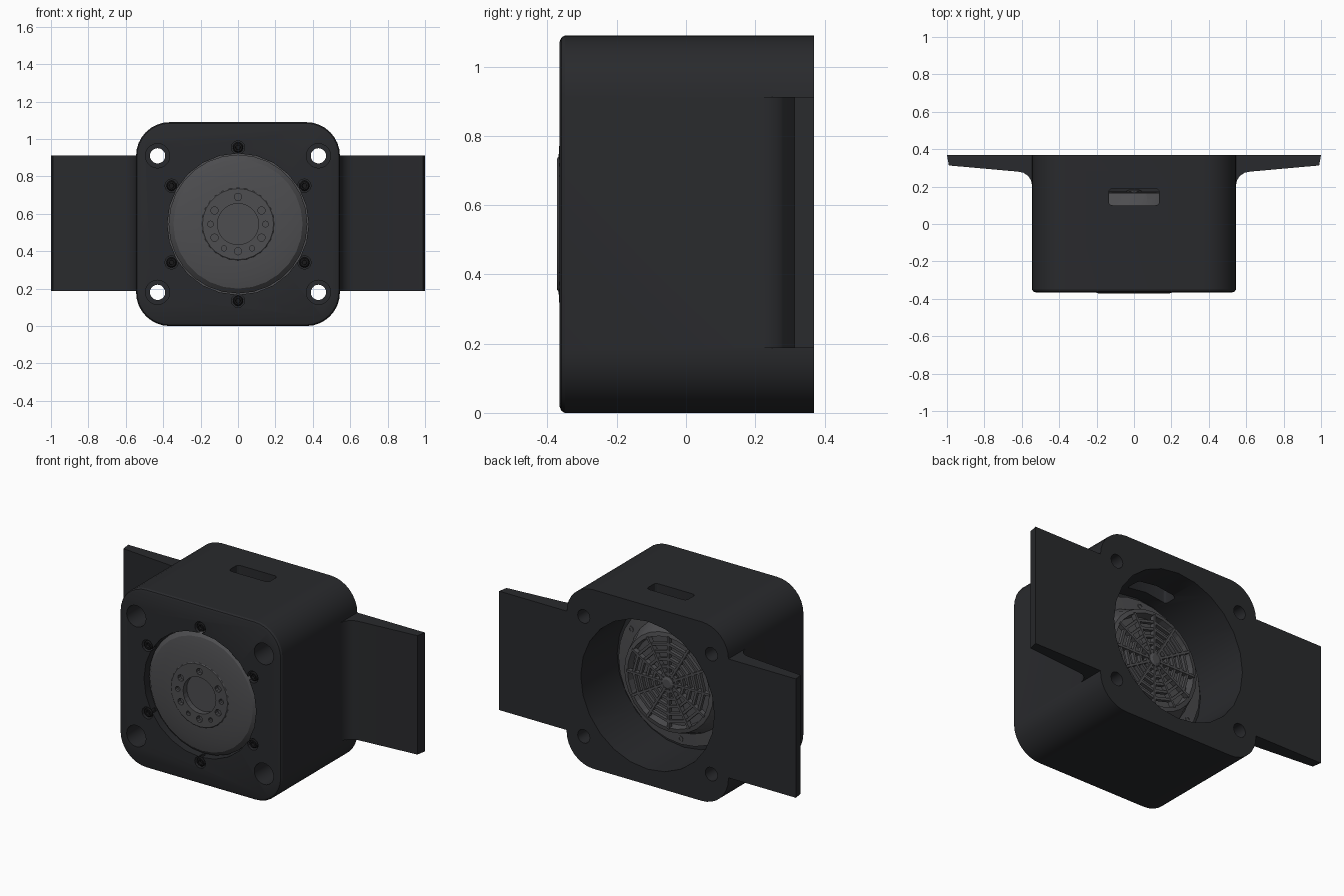
import bpy, bmesh, math
from math import sin, cos, pi
from mathutils import Matrix

if "Cube" in bpy.data.objects:
    bpy.data.objects.remove(bpy.data.objects["Cube"])

CZ = 0.545


def material(name, c):
    m = bpy.data.materials.new(name)
    m.diffuse_color = (*c, 1)
    m.use_nodes = True
    m.node_tree.nodes["Principled BSDF"].inputs["Base Color"].default_value = m.diffuse_color
    return m


DARK = material("dark_plastic", (0.022, 0.023, 0.026))
GREY = material("grey_metal", (0.075, 0.075, 0.08))
BLACK = material("black_steel", (0.01, 0.01, 0.011))


def finish(name, bm, mat):
    bmesh.ops.recalc_face_normals(bm, faces=bm.faces)
    me = bpy.data.meshes.new(name)
    bm.to_mesh(me)
    bm.free()
    ob = bpy.data.objects.new(name, me)
    bpy.context.collection.objects.link(ob)
    if mat:
        me.materials.append(mat)
    return ob


def loft(name, rings, mat=None):
    """Skin closed rings of equal length and cap both ends."""
    bm = bmesh.new()
    loops = [[bm.verts.new(p) for p in r] for r in rings]
    n = len(loops[0])
    for a, b in zip(loops, loops[1:]):
        for i in range(n):
            j = (i + 1) % n
            bm.faces.new((a[i], a[j], b[j], b[i]))
    bm.faces.new(loops[0])
    bm.faces.new(loops[-1])
    return finish(name, bm, mat)


def rounded_rect(hw, hh, r, seg=8):
    pts = []
    for k, (sx, sy) in enumerate([(1, 1), (-1, 1), (-1, -1), (1, -1)]):
        for i in range(seg + 1):
            a = pi / 2 * (k + i / seg)
            pts.append((sx * (hw - r) + r * cos(a), sy * (hh - r) + r * sin(a)))
    return pts


def turned(name, profile, seg, mat=None, x=0, z=CZ):
    """Turn an (r, y) profile about an axis parallel to y."""
    return loft(name, [[(x + r * sin(2 * pi * i / seg), y, z + r * cos(2 * pi * i / seg))
                        for i in range(seg)] for r, y in profile], mat)


def boolean(ob, tool, op='DIFFERENCE'):
    m = ob.modifiers.new("cut", 'BOOLEAN')
    m.operation, m.solver, m.object = op, 'EXACT', tool
    bpy.context.view_layer.objects.active = ob
    bpy.ops.object.modifier_apply(modifier=m.name)
    bpy.data.objects.remove(tool)


def smooth(ob, deg):
    bpy.ops.object.select_all(action='DESELECT')
    ob.select_set(True)
    bpy.context.view_layer.objects.active = ob
    bpy.ops.object.shade_smooth_by_angle(angle=math.radians(deg))


# Rounded housing with a chamfered front edge
housing = loft("housing", [[(x, y, z + CZ) for x, z in rounded_rect(0.545 - i, 0.545 - i, 0.18 - i)]
                           for y, i in [(0.37, 0), (-0.35, 0), (-0.36, 0.006), (-0.365, 0.018)]], DARK)

# Tapered side wings with a fillet at the root
wing = [(0.5, 0.37), (1.0, 0.37), (0.99, 0.313), (0.62, 0.28)]
wing += [(0.62 - 0.075 * sin(a), 0.205 + 0.075 * cos(a)) for a in (pi / 8, pi / 4, 3 * pi / 8, pi / 2)]
wing += [(0.5, 0.205)]
for s in (-1, 1):
    boolean(housing, loft("wing", [[(s * x, y, z) for x, y in wing] for z in (0.188, 0.912)], DARK), 'UNION')

# Rear cavity, front bore and cable slot
boolean(housing, turned("cavity", [(0.45, 0.5), (0.45, 0.02)], 24))
boolean(housing, turned("bore", [(0.378, 0.1), (0.378, -0.5)], 24))
boolean(housing, loft("slot", [[(x, y + 0.145, z) for x, y in rounded_rect(0.135, 0.045, 0.02, 3)]
                               for z in (0.85, 1.2)]))

# Counterbored corner holes
for x in (-0.43, 0.43):
    for z in (0.18, 0.91):
        boolean(housing, turned("mount_hole", [(0.065, -0.5), (0.065, -0.1), (0.041, -0.1), (0.041, 0.5)],
                                20, None, x, z))

# Six screws around the bore
for k in range(6):
    a = k * pi / 3
    x, z = 0.41 * sin(a), CZ + 0.41 * cos(a)
    boolean(housing, turned("screw_pocket", [(0.036, -0.5), (0.036, -0.325)], 12, None, x, z))
    turned("screw", [(0.028, -0.32), (0.028, -0.355), (0.022, -0.362), (0.013, -0.362), (0.012, -0.345)],
           12, BLACK, x, z)
    turned("flange_screw", [(0.018, 0.04), (0.018, 0.056), (0.009, 0.056), (0.009, 0.05)],
           8, GREY, 0.385 * sin(a), CZ + 0.385 * cos(a))
smooth(housing, 25)

# Motor: stepped front face, rear flange and recessed rear
motor = turned("motor", [
    (0.11, -0.335), (0.11, -0.371), (0.19, -0.372), (0.195, -0.368), (0.29, -0.362), (0.345, -0.35),
    (0.371, -0.325), (0.371, 0.02), (0.42, 0.02), (0.42, 0.05), (0.345, 0.055), (0.325, 0.10),
    (0.30, 0.165), (0.275, 0.17), (0.27, 0.12)], 28, GREY)

# Threaded holes in the motor face
holes = [(0.145, k * pi / 3, 0.02) for k in range(6)]
holes += [(0.145, a, 0.016) for a in (pi / 2, -pi / 2, 5 * pi / 6 - 0.03, -5 * pi / 6 + 0.03)]
holes[6:] = [(0.147, pi / 2, 0.016), (0.147, -pi / 2, 0.016),
             (0.15, math.radians(150), 0.014), (0.15, math.radians(-150), 0.014)]
for r, a, size in holes:
    boolean(motor, turned("face_hole", [(size, -0.5), (size, -0.345)], 10, None,
                          r * sin(a), CZ + r * cos(a)))
smooth(motor, 12)

# Web-like rear grille: flat rings and radial ribs
bm = bmesh.new()
SEG = 12
for r in (0.055, 0.1, 0.145, 0.19, 0.235):
    corners = [(r - 0.008, 0.15), (r + 0.008, 0.15), (r + 0.008, 0.172), (r - 0.008, 0.172)]
    rows = [[bm.verts.new((q * sin(2 * pi * i / SEG), y, CZ + q * cos(2 * pi * i / SEG)))
             for q, y in corners] for i in range(SEG)]
    for i in range(SEG):
        a, b = rows[i], rows[(i + 1) % SEG]
        for j in range(4):
            k = (j + 1) % 4
            bm.faces.new((a[j], a[k], b[k], b[j]))
for i in range(SEG):
    m = (Matrix.Translation((0, 0, CZ)) @ Matrix.Rotation(2 * pi * i / SEG, 4, 'Y')
         @ Matrix.Translation((0, 0.16, 0.158)) @ Matrix.Diagonal((0.014, 0.03, 0.245, 1)))
    bmesh.ops.create_cube(bm, size=1, matrix=m)
finish("rear_grille", bm, GREY)
turned("grille_hub", [(0.04, 0.11), (0.04, 0.178), (0.025, 0.185)], 12, GREY)
